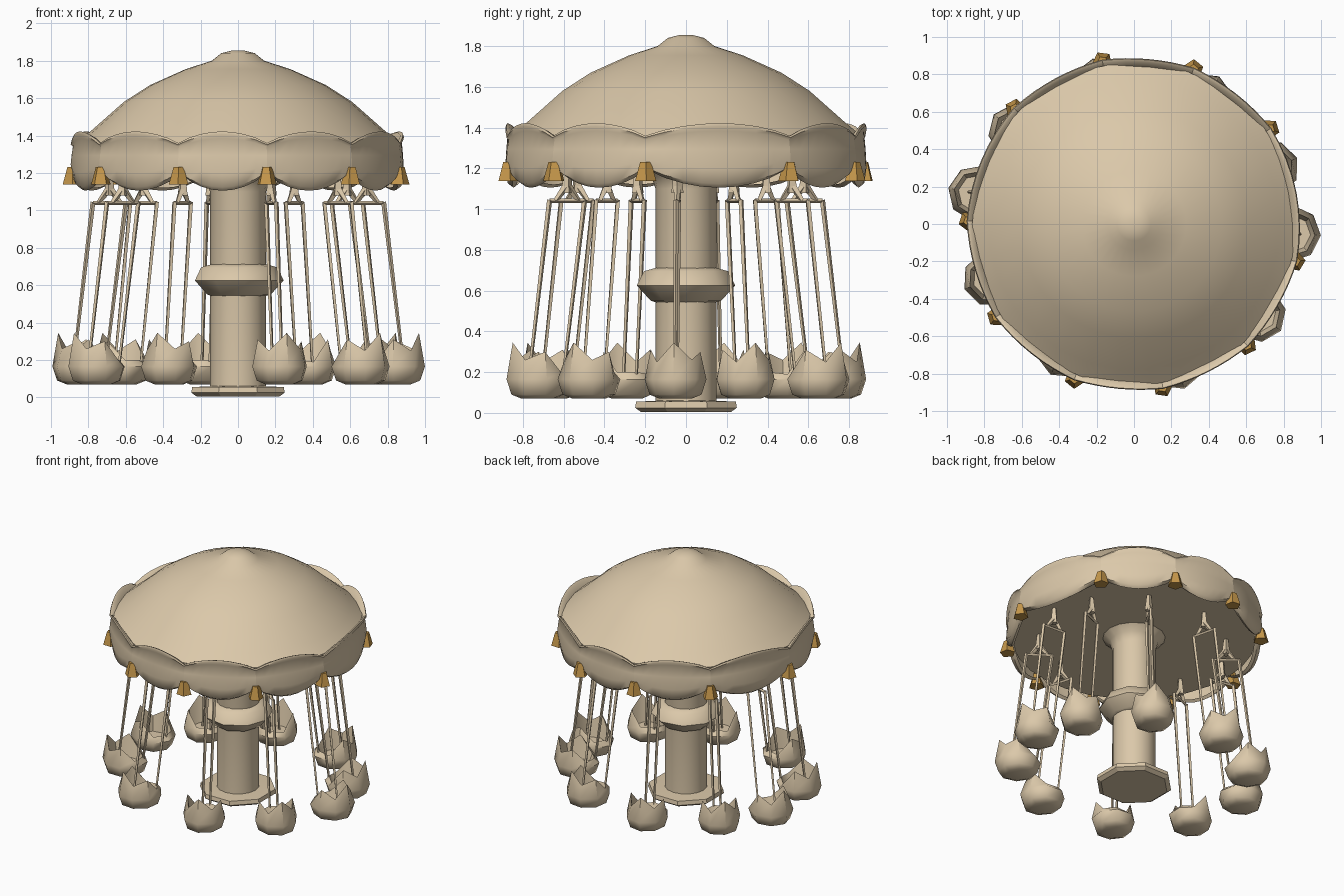
import bpy, bmesh
from math import sin, cos, pi, radians
from mathutils import Vector, Matrix

cube = bpy.data.objects.get("Cube")
if cube:
    bpy.data.objects.remove(cube)


def material(name, rgb):
    m = bpy.data.materials.new(name)
    m.use_nodes = True
    m.diffuse_color = (*rgb, 1)
    m.node_tree.nodes["Principled BSDF"].inputs["Base Color"].default_value = (*rgb, 1)
    return m


CREAM = material("warm cream", (0.71, 0.58, 0.40))
GOLD = material("gold", (0.56, 0.31, 0.07))


def finish(name, bm, mat, smooth=40, turn=0):
    bmesh.ops.remove_doubles(bm, verts=bm.verts, dist=0.0005)
    bmesh.ops.recalc_face_normals(bm, faces=bm.faces)
    mesh = bpy.data.meshes.new(name)
    bm.to_mesh(mesh)
    bm.free()
    mesh.materials.append(mat)
    ob = bpy.data.objects.new(name, mesh)
    ob.rotation_euler.z = radians(turn)
    bpy.context.collection.objects.link(ob)
    if smooth:
        bpy.ops.object.select_all(action='DESELECT')
        ob.select_set(True)
        bpy.context.view_layer.objects.active = ob
        bpy.ops.object.shade_smooth_by_angle(angle=radians(smooth))
    return ob


def bridge(bm, rings, closed=True):
    """Join successive equal-length rings of points with quads."""
    rows = [[bm.verts.new(p) for p in ring] for ring in rings]
    n = len(rows[0])
    for a, b in zip(rows, rows[1:]):
        for i in range(n if closed else n - 1):
            j = (i + 1) % n
            bm.faces.new((a[i], a[j], b[j], b[i]))
    return rows


def lathe(name, profile, sides, smooth=40, turn=0):
    bm = bmesh.new()
    rows = bridge(bm, [[(r * cos(2 * pi * i / sides), r * sin(2 * pi * i / sides), z)
                        for i in range(sides)] for r, z in profile])
    bm.faces.new(rows[0])
    bm.faces.new(rows[-1])
    return finish(name, bm, CREAM, smooth, turn)


def strut(bm, p, q, r1, r2):
    """Tapered four-sided rod from p to q."""
    p, q = Vector(p), Vector(q)
    d = q - p
    place = Matrix.Translation((p + q) / 2) @ d.to_track_quat('Z', 'Y').to_matrix().to_4x4()
    bmesh.ops.create_cone(bm, cap_ends=True, segments=4, radius1=r1, radius2=r2,
                          depth=d.length, matrix=place)


# Central tower
lathe("base_plate", [(.24, .005), (.27, .025), (.265, .055), (.15, .06)], 8, 25, 22.5)
lathe("column", [(.15, .05), (.15, 1.1), (.17, 1.16), (.23, 1.21)], 16)
lathe("column_collar", [(.14, .54), (.175, .55), (.245, .625), (.21, .695), (.14, .715)], 9, 60)

# Domed canopy with a flat ceiling
lathe("canopy", [(.03, 1.855), (.09, 1.84), (.14, 1.8), (.28, 1.755), (.47, 1.67), (.61, 1.58),
                 (.78, 1.43), (.865, 1.36), (.85, 1.2)], 30, 35)

# Scalloped rim panels between the corner studs
STUDS = [-13, 35, 69, 101, 136, 179, 214, 249, 280, 313]
SECTION = [(.05, .83), (0, .85), (.06, .875), (.3, .885), (.6, .88), (.88, .873),
           (.95, .885), (1, .88), (.98, .865), (.85, .84)]
STEPS = 8
for k, start in enumerate(STUDS):
    end = STUDS[(k + 1) % len(STUDS)]
    span = (end - start) % 360
    bm = bmesh.new()
    rings = []
    for t, r in SECTION:
        ring = []
        for i in range(STEPS + 1):
            u = i / STEPS
            bow = sin(pi * u) ** .8
            low, high = 1.195 - .09 * bow, 1.36 + .062 * bow
            a = radians(start + span * u)
            rr = r + .01 * (1 - bow)
            ring.append((rr * cos(a), rr * sin(a), low + (high - low) * t))
        rings.append(ring)
    bridge(bm, rings, closed=False)
    finish(f"rim_panel_{k + 1}", bm, CREAM, 50)

    # Gold stud at the joint
    bm = bmesh.new()
    bmesh.ops.create_cone(bm, cap_ends=True, segments=5, radius1=.055, radius2=.028, depth=.095,
                          matrix=Matrix.Translation((.885, 0, 1.185)))
    finish(f"stud_{k + 1}", bm, GOLD, 0, start)

# Hanging basket seats: (angle, distance from the axis)
SEATS = [(-3.5, .84), (22, .78), (60, .75), (104, .75), (142, .79),
         (169, .85), (201, .81), (241, .76), (287, .76), (324, .81)]
CROWN = [.345, .26, .3, .2, .2, .19, .31, .25]
for k, (angle, mid) in enumerate(SEATS):

    def ring(size, height):
        return [(mid + size * 1.06 * cos(i * pi / 4), size * sin(i * pi / 4),
                 height if height else CROWN[i]) for i in range(8)]

    bm = bmesh.new()
    rows = bridge(bm, [ring(.08, .07), ring(.128, .09), ring(.152, .165), ring(.122, None),
                       ring(.1, .14)])
    bm.faces.new(rows[0])
    bm.faces.new(rows[-1])
    finish(f"seat_{k + 1}", bm, CREAM, 50, angle)

    # Hook, spreader bar and suspension rods
    inner, outer = mid - .24, mid - .06
    top = (inner + outer) / 2
    bm = bmesh.new()
    strut(bm, (inner, 0, 1.04), (outer, 0, 1.04), .011, .011)
    strut(bm, (top, 0, 1.08), (top, 0, 1.21), .03, .015)
    for x in (inner + .03, outer - .03):
        strut(bm, (x, 0, 1.04), (top, 0, 1.12), .012, .02)
    strut(bm, (inner, 0, 1.045), (mid - .13, 0, .18), .013, .008)
    strut(bm, (outer, 0, 1.045), (mid + .05, 0, .14), .013, .008)
    finish(f"seat_hanger_{k + 1}", bm, CREAM, 0, angle)
